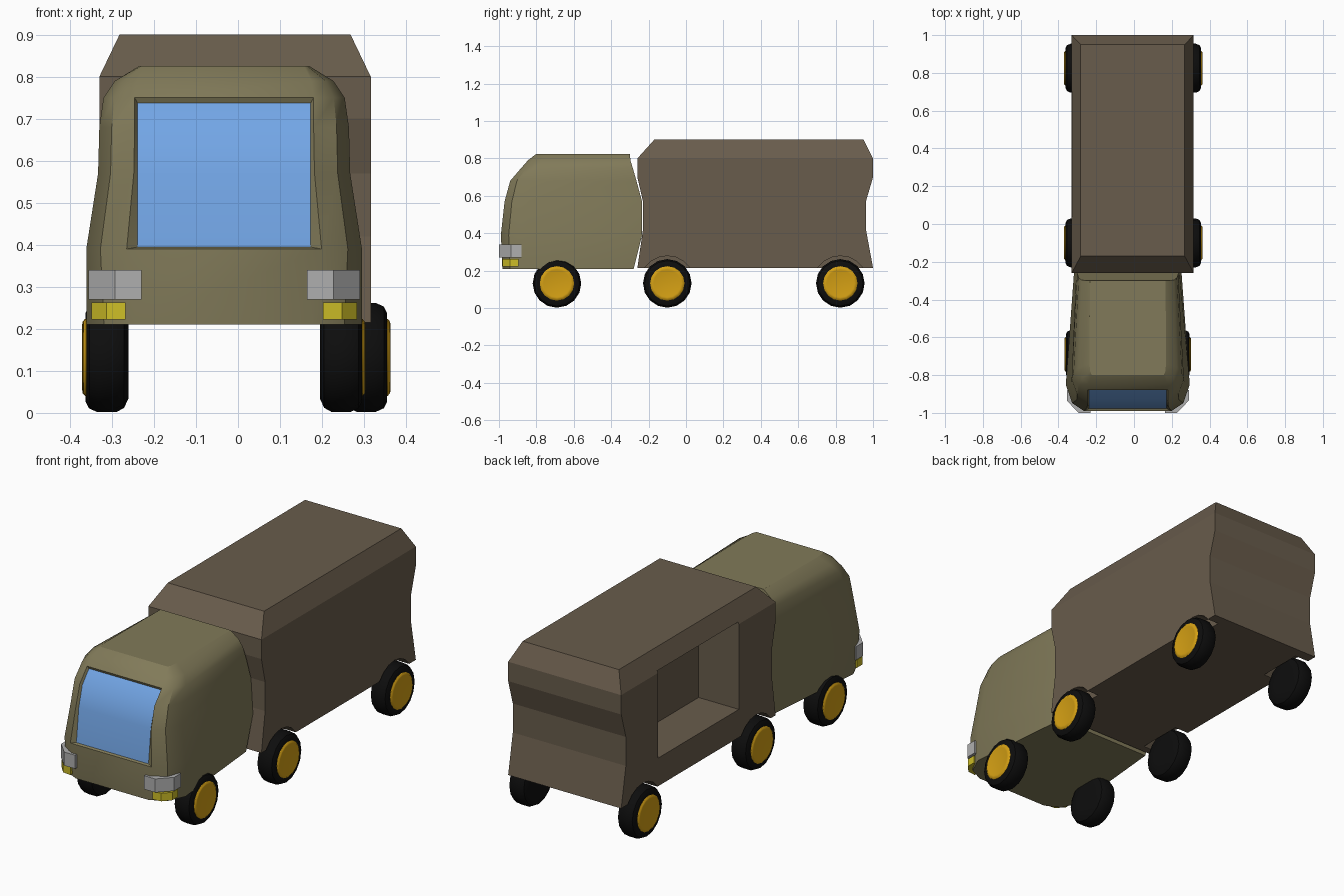
import bpy, bmesh, math

if "Cube" in bpy.data.objects:
    bpy.data.objects.remove(bpy.data.objects["Cube"])

CAB_X, BOX_X = -0.033, -0.007


def material(name, rgb):
    m = bpy.data.materials.new(name)
    m.diffuse_color = (*rgb, 1)
    m.use_nodes = True
    m.node_tree.nodes["Principled BSDF"].inputs["Base Color"].default_value = m.diffuse_color
    return m


OLIVE = material("olive", (0.22, 0.195, 0.10))
BROWN = material("brown", (0.14, 0.107, 0.072))
GLASS = material("glass", (0.17, 0.38, 0.79))
BLACK = material("rubber", (0.004, 0.004, 0.004))
GOLD = material("gold", (0.66, 0.35, 0.007))
GREY = material("lamp_grey", (0.43, 0.43, 0.43))
YELLOW = material("lamp_yellow", (0.61, 0.51, 0.02))


def finish(name, bm, mat, x=0.0, smooth=None):
    bmesh.ops.recalc_face_normals(bm, faces=bm.faces)
    me = bpy.data.meshes.new(name)
    bm.to_mesh(me)
    bm.free()
    ob = bpy.data.objects.new(name, me)
    ob.location.x = x
    bpy.context.collection.objects.link(ob)
    if mat:
        me.materials.append(mat)
    bpy.ops.object.select_all(action='DESELECT')
    ob.select_set(True)
    bpy.context.view_layer.objects.active = ob
    if smooth:
        bpy.ops.object.shade_smooth_by_angle(angle=math.radians(smooth))
    return ob


def loft(rings):
    """Skin a stack of equal-length point loops and cap both ends."""
    bm = bmesh.new()
    loops = [[bm.verts.new(p) for p in r] for r in rings]
    n = len(rings[0])
    for a, b in zip(loops, loops[1:]):
        for j in range(n):
            k = (j + 1) % n
            bm.faces.new((a[j], a[k], b[k], b[j]))
    bm.faces.new(loops[0])
    bm.faces.new(loops[-1])
    bmesh.ops.recalc_face_normals(bm, faces=bm.faces)
    return bm


def lathe(profile, side, y, z, seg=16):
    """Rings about the x axis from (x, radius) pairs."""
    return loft([[(side * x, y + r * math.cos(math.tau * i / seg),
                   z + r * math.sin(math.tau * i / seg)) for i in range(seg)]
                 for x, r in profile])


def cut(ob, cutter):
    mod = ob.modifiers.new("cut", 'BOOLEAN')
    mod.operation, mod.solver, mod.object = 'DIFFERENCE', 'EXACT', cutter
    bpy.context.view_layer.objects.active = ob
    bpy.ops.object.modifier_apply(modifier=mod.name)
    bpy.data.objects.remove(cutter)


# Cab: height, front y, nose half width, shoulder half width, shoulder y, rear half width, rear y
cab_levels = [
    (0.21, -0.980, 0.208, 0.328, -0.85, 0.275, -0.280),
    (0.39, -0.990, 0.232, 0.328, -0.85, 0.283, -0.235),
    (0.57, -0.970, 0.215, 0.300, -0.84, 0.272, -0.235),
    (0.68, -0.940, 0.213, 0.297, -0.82, 0.267, -0.265),
    (0.75, -0.880, 0.213, 0.287, -0.79, 0.260, -0.285),
    (0.79, -0.845, 0.208, 0.260, -0.76, 0.245, -0.297),
    (0.825, -0.80, 0.190, 0.203, -0.74, 0.200, -0.300),
]
rings = []
for z, f, n, w, c, wr, b in cab_levels:
    half = [(n, f), (n + 0.65 * (w - n), f + 0.3 * (c - f)), (w, c), (wr, b)]
    rings.append([(x, y, z) for x, y in half] + [(-x, y, z) for x, y in reversed(half)])
bm = loft(rings)

# Windscreen opening: recess the front strip, then lift its floor out as the glass
front = []
for fc in bm.faces:
    m = fc.calc_center_median()
    if abs(m.x) < 0.01 and m.y < -0.8 and 0.39 < m.z < 0.75:
        front.append(fc)
bmesh.ops.inset_region(bm, faces=front, thickness=0.006, depth=-0.012, use_even_offset=True)
for v in {v for fc in front for v in fc.verts}:
    v.co.x = math.copysign(0.206, v.co.x)
panes = [[v.co.copy() for v in fc.verts] for fc in front]
bmesh.ops.delete(bm, geom=front, context='FACES')
finish("cab", bm, OLIVE, CAB_X, 30)

bm = bmesh.new()
for pane in panes:
    bm.faces.new([bm.verts.new(p) for p in pane])
bmesh.ops.remove_doubles(bm, verts=bm.verts, dist=0.0005)
glass = finish("windscreen", bm, GLASS, CAB_X, 40)
if glass.data.polygons[0].normal.y > 0:
    glass.data.flip_normals()

# Cargo box: height, front y, rear y, half width
box_levels = [
    (0.215, -0.26, 1.00, 0.323),
    (0.42, -0.23, 0.962, 0.323),
    (0.57, -0.23, 0.962, 0.323),
    (0.70, -0.26, 1.00, 0.323),
    (0.80, -0.26, 1.00, 0.323),
    (0.90, -0.17, 0.95, 0.275),
]
box = finish("cargo_box", loft([[(-w, a, z), (w, a, z), (w, b, z), (-w, b, z)]
                                for z, a, b, w in box_levels]), BROWN, BOX_X)

# Side hatch recess on the left
hatch = loft([[(-0.6, 0.04, z), (-0.10, 0.04, z), (-0.10, 0.70, z), (-0.6, 0.70, z)]
              for z in (0.36, 0.81)])
cut(box, finish("hatch_cutter", hatch, None))

# Wheels, with arches cut into the cargo box
WHEEL_Z = 0.132
tyre = [(0, 0.07), (0, 0.098), (0.010, 0.120), (0.028, 0.13), (0.072, 0.13),
        (0.092, 0.121), (0.100, 0.105), (0.100, 0.085)]
hub = [(0.085, 0.092), (0.101, 0.092), (0.107, 0.085), (0.108, 0.076), (0.107, 0.072)]
for axle, y, inner, cx in (("front", -0.69, 0.228, CAB_X),
                           ("middle", -0.10, 0.259, -0.004),
                           ("rear", 0.825, 0.259, -0.004)):
    for side, label in ((-1, "left"), (1, "right")):
        for part, prof, mat in (("tyre", tyre, BLACK), ("hub", hub, GOLD)):
            bm = lathe([(inner + x, r) for x, r in prof], side, y, WHEEL_Z)
            finish(f"{axle}_{label}_{part}", bm, mat, cx, 35)
        if axle != "front":
            bm = lathe([(0.25, 0.147), (0.5, 0.147)], side, y, WHEEL_Z, 20)
            cut(box, finish("arch_cutter", bm, None))

# Wrap-around headlamps and the indicators below them
headlamp = [(0.197, -1.0), (0.260, -1.0), (0.323, -0.935), (0.323, -0.88), (0.197, -0.88)]
indicator = [(0.235, -0.985), (0.280, -0.980), (0.316, -0.94), (0.316, -0.895), (0.235, -0.895)]
for side, label in ((-1, "left"), (1, "right")):
    for part, plan, z0, z1, mat in (("headlamp", headlamp, 0.27, 0.34, GREY),
                                    ("indicator", indicator, 0.222, 0.263, YELLOW)):
        bm = loft([[(side * x, y, z) for x, y in plan] for z in (z0, z1)])
        finish(f"{label}_{part}", bm, mat, CAB_X)
